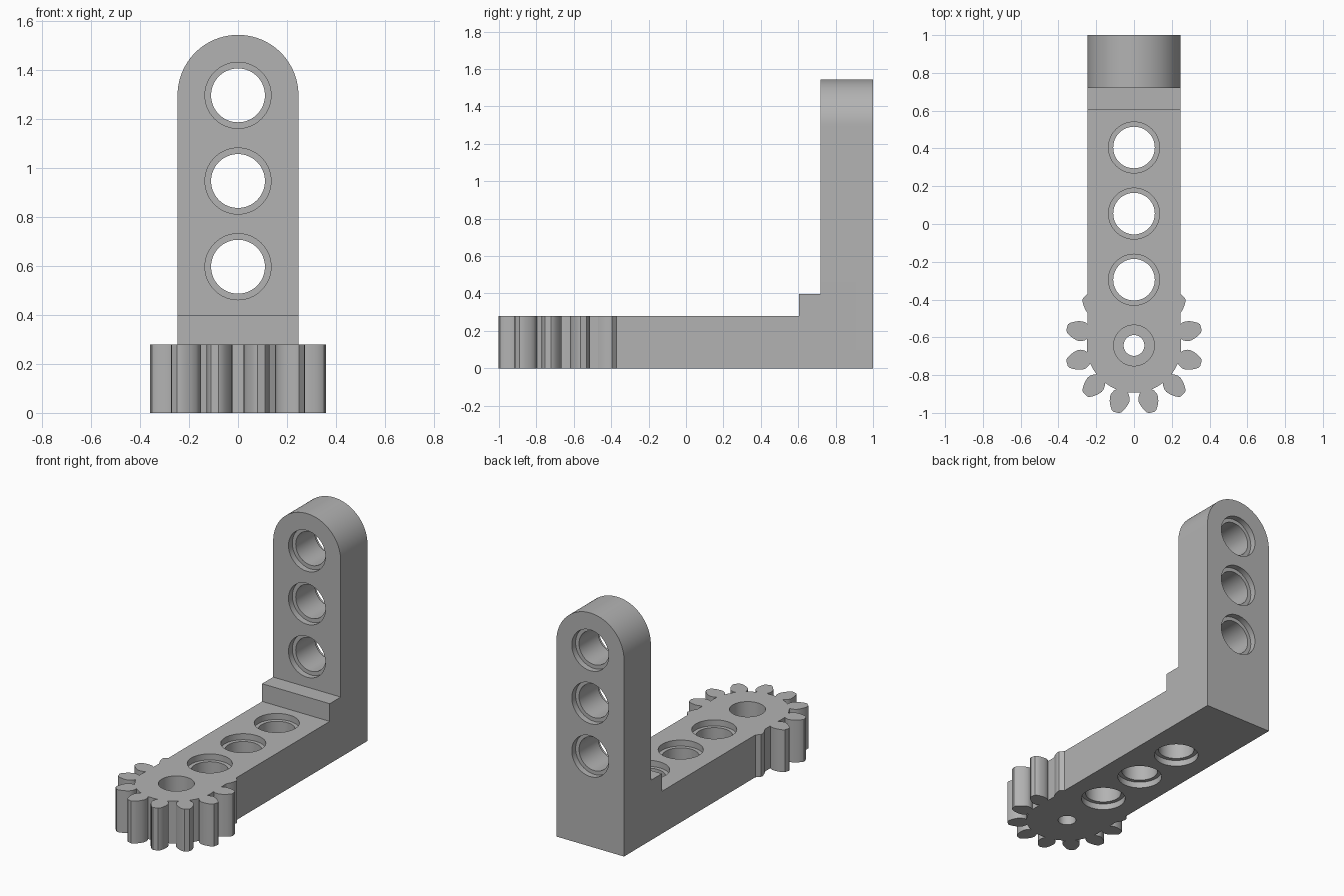
import bpy, bmesh
from math import sin, cos, pi, radians
from mathutils import Vector

if "Cube" in bpy.data.objects:
    bpy.data.objects.remove(bpy.data.objects["Cube"], do_unlink=True)

HALF_W, THICK, PITCH = 0.247, 0.28, 0.35
GEAR_Y, TOP_Z = -0.643, 1.297
TEETH, ROOT_R = 12, 0.25

grey = bpy.data.materials.new("plain grey")
grey.use_nodes = True
colour = (0.45, 0.45, 0.45, 1)
grey.diffuse_color = colour
grey.node_tree.nodes["Principled BSDF"].inputs["Base Color"].default_value = colour


def prism(name, points, offset):
    """Extrude a closed outline of 3D points along an offset."""
    bm = bmesh.new()
    face = bm.faces.new([bm.verts.new(p) for p in points])
    moved = bmesh.ops.extrude_face_region(bm, geom=[face])["geom"]
    bmesh.ops.translate(bm, vec=Vector(offset),
                        verts=[g for g in moved if isinstance(g, bmesh.types.BMVert)])
    bmesh.ops.recalc_face_normals(bm, faces=bm.faces)
    mesh = bpy.data.meshes.new(name)
    bm.to_mesh(mesh)
    bm.free()
    mesh.materials.append(grey)
    obj = bpy.data.objects.new(name, mesh)
    bpy.context.collection.objects.link(obj)
    return obj


def block(name, y0, y1, z1):
    side = [(-HALF_W, y0, 0), (-HALF_W, y1, 0), (-HALF_W, y1, z1), (-HALF_W, y0, z1)]
    return prism(name, side, (2 * HALF_W, 0, 0))


def circle(r, n=64):
    return [(r * cos(2 * pi * i / n), r * sin(2 * pi * i / n)) for i in range(n)]


def combine(body, tool, operation):
    """Merge or cut with a helper, then discard it."""
    tool.hide_render = True
    mod = body.modifiers.new(operation, 'BOOLEAN')
    mod.operation, mod.solver, mod.object = operation, 'EXACT', tool
    bpy.ops.object.select_all(action='DESELECT')
    bpy.context.view_layer.objects.active = body
    body.select_set(True)
    bpy.ops.object.modifier_apply(modifier=mod.name)
    bpy.data.objects.remove(tool, do_unlink=True)


# Gear outline: undercut leaf-shaped teeth, given as (half width, radius)
flank = [(0.030, 0.249), (0.041, 0.258), (0.051, 0.278), (0.053, 0.295), (0.048, 0.318),
         (0.038, 0.341), (0.027, 0.359), (0.016, 0.367)]
tooth = [(-w, r) for w, r in flank] + [(w, r) for w, r in reversed(flank)]
outline = []
for i in range(TEETH):
    a = -2 * pi * (i + 0.5) / TEETH
    outline += [(w * cos(a) - r * sin(a), GEAR_Y + w * sin(a) + r * cos(a), 0)
                for w, r in tooth]
    mid = a - pi / TEETH
    for d in (radians(5), 0, radians(-5)):
        outline.append((-ROOT_R * sin(mid + d), GEAR_Y + ROOT_R * cos(mid + d), 0))

# Upright outline with a round head
steps = 48
head = [(HALF_W * cos(pi * i / steps), 0.72, TOP_Z + HALF_W * sin(pi * i / steps))
        for i in range(steps + 1)]
upright = [(HALF_W, 0.72, 0)] + head + [(-HALF_W, 0.72, 0)]

bracket = block("gear_bracket", GEAR_Y, 0.9, THICK)
combine(bracket, block("step", 0.605, 0.9, 0.397), 'UNION')
combine(bracket, prism("upright", upright, (0, 0.28, 0)), 'UNION')
combine(bracket, prism("gear", outline, (0, 0, THICK)), 'UNION')


def drill_down(y, r, z0, z1):
    hole = prism("hole", [(u, y + v, z0) for u, v in circle(r)], (0, 0, z1 - z0))
    combine(bracket, hole, 'DIFFERENCE')


def drill_back(z, r, y0, y1):
    hole = prism("hole", [(u, y0, z + v) for u, v in circle(r)], (0, y1 - y0, 0))
    combine(bracket, hole, 'DIFFERENCE')


# Pin holes, recessed at both ends
PIN_R, RIM_R, RIM = 0.11, 0.135, 0.04
for i in range(3):
    y, z = 0.405 - i * PITCH, TOP_Z - i * PITCH
    drill_down(y, PIN_R, -0.1, 0.5)
    drill_down(y, RIM_R, -0.1, RIM)
    drill_down(y, RIM_R, THICK - RIM, 0.5)
    drill_back(z, PIN_R, 0.5, 1.1)
    drill_back(z, RIM_R, 0.5, 0.72 + RIM)
    drill_back(z, RIM_R, 1 - RIM, 1.1)

# Axle hole through the gear with a deep wide socket on top
drill_down(GEAR_Y, 0.055, -0.1, 0.5)
drill_down(GEAR_Y, 0.108, 0.13, 0.5)

bpy.ops.object.select_all(action='DESELECT')
bracket.select_set(True)
bpy.context.view_layer.objects.active = bracket
bpy.ops.object.shade_smooth_by_angle(angle=radians(30))
